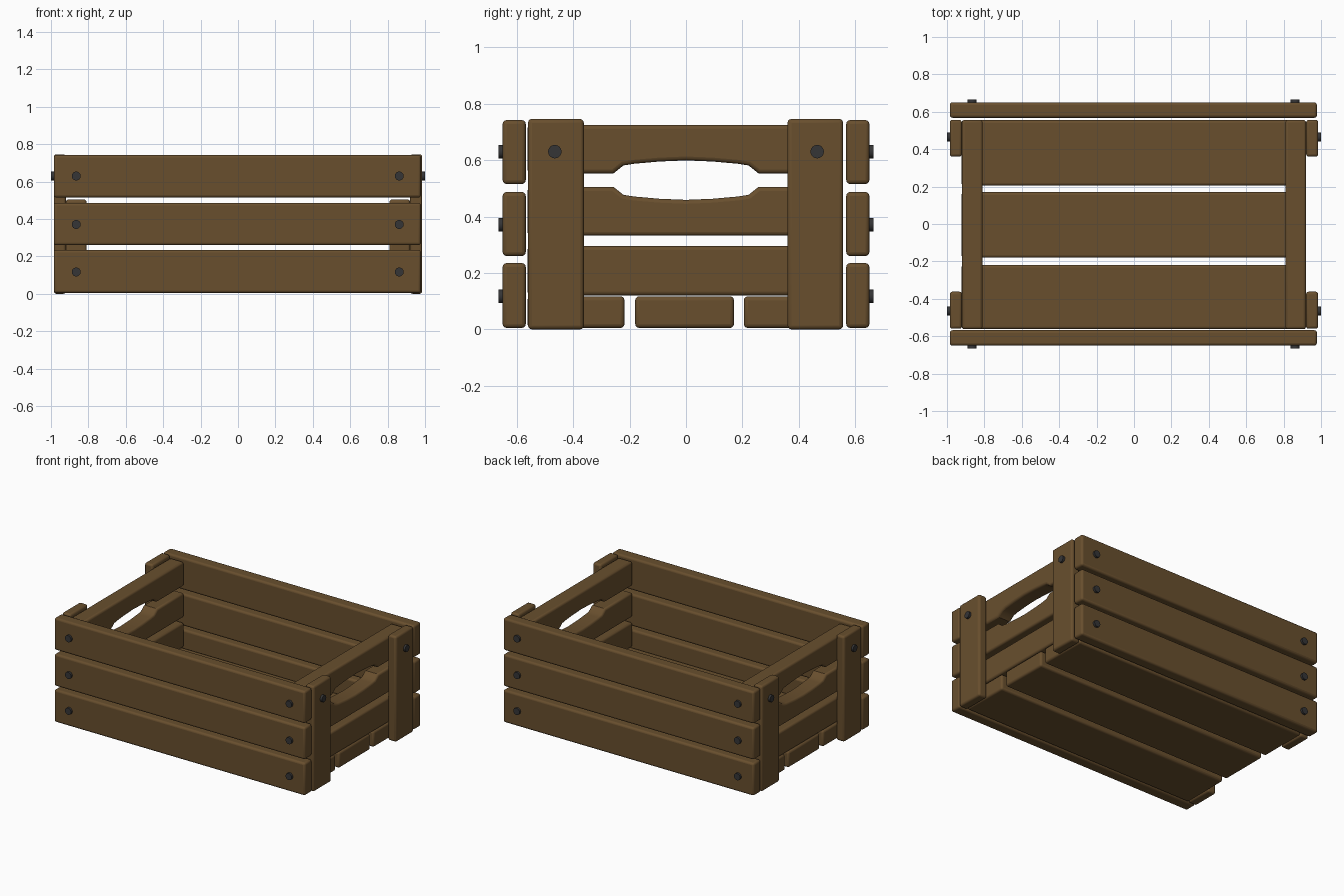
import bpy, bmesh, math
from mathutils import Matrix, Vector

if "Cube" in bpy.data.objects:
    bpy.data.objects.remove(bpy.data.objects["Cube"])


def material(name, color):
    m = bpy.data.materials.new(name)
    m.diffuse_color = color
    m.use_nodes = True
    m.node_tree.nodes["Principled BSDF"].inputs["Base Color"].default_value = m.diffuse_color
    return m


WOOD = material("brown_wood", (0.14, 0.078, 0.027, 1))
IRON = material("dark_iron", (0.035, 0.035, 0.037, 1))


def finish(name, bm, mat, bevel=0.0):
    bmesh.ops.recalc_face_normals(bm, faces=bm.faces)
    me = bpy.data.meshes.new(name)
    bm.to_mesh(me)
    bm.free()
    me.materials.append(mat)
    ob = bpy.data.objects.new(name, me)
    bpy.context.collection.objects.link(ob)
    if bevel:
        b = ob.modifiers.new("rounded_edges", 'BEVEL')
        b.width, b.segments, b.limit_method = bevel, 3, 'ANGLE'
        b.angle_limit = math.radians(50)
    bpy.ops.object.select_all(action='DESELECT')
    ob.select_set(True)
    bpy.context.view_layer.objects.active = ob
    bpy.ops.object.shade_smooth_by_angle(angle=math.radians(35))
    return ob


def board(name, profile, x0, x1):
    """Plank from a (y, z) profile extruded along x."""
    bm = bmesh.new()
    face = bm.faces.new([bm.verts.new((x0, y, z)) for y, z in profile])
    out = bmesh.ops.extrude_face_region(bm, geom=[face])
    moved = [v for v in out["geom"] if isinstance(v, bmesh.types.BMVert)]
    bmesh.ops.translate(bm, verts=moved, vec=(x1 - x0, 0, 0))
    return finish(name, bm, WOOD, 0.014)


def rect(y0, y1, z0, z1):
    return [(y0, z0), (y1, z0), (y1, z1), (y0, z1)]


def bolt(name, pos, axis):
    """Bolt head pointing outwards along axis."""
    bm = bmesh.new()
    rot = Vector((0, 0, 1)).rotation_difference(Vector(axis)).to_matrix().to_4x4()
    bmesh.ops.create_cone(bm, cap_ends=True, segments=16, radius1=0.024,
                          radius2=0.024, depth=0.03,
                          matrix=Matrix.Translation(pos) @ rot)
    finish(name, bm, IRON)


# long side slats with their bolts
rows = [(0.005, 0.235), (0.26, 0.487), (0.515, 0.742)]
for side, s in (("front", -1), ("back", 1)):
    for i, (z0, z1) in enumerate(rows):
        y0, y1 = sorted((s * 0.568, s * 0.65))
        board(f"{side}_slat_{i}", rect(y0, y1, z0, z1), -0.985, 0.978)
        for x in (-0.865, 0.862):
            bolt(f"{side}_bolt", (x, s * 0.65, (0.117, 0.371, 0.63)[i]), (0, s, 0))

# floor boards
for i, (y0, y1) in enumerate([(-0.562, -0.218), (-0.18, 0.17), (0.205, 0.555)]):
    board(f"floor_board_{i}", rect(y0, y1, 0.005, 0.117), -0.922, 0.918)

# end slats: the upper two are cut to form a hand hole
A, B = -0.562, 0.556
rise = [(0.257, 0.0), (0.222, 0.028), (0.185, 0.034), (0.095, 0.042), (0, 0.046)]
arc = rise + [(-y, h) for y, h in reversed(rise[:-1])]
top = [(A, 0.725), (B, 0.725), (B, 0.553)] + [(y, 0.553 + h) for y, h in arc] + [(A, 0.553)]
mid = [(A, 0.332), (B, 0.332), (B, 0.505)] + [(y, 0.505 - h) for y, h in arc] + [(A, 0.505)]
for side, s in (("left", -1), ("right", 1)):
    x0, x1 = sorted((s * 0.81, s * 0.92))
    board(f"{side}_end_slat_low", rect(A, B, 0.12, 0.295), x0, x1)
    board(f"{side}_end_slat_mid", mid, x0, x1)
    board(f"{side}_end_slat_top", top, x0, x1)
    # corner posts with one bolt each
    x0, x1 = sorted((s * 0.92, s * 0.985))
    for y0, y1 in ((-0.56, -0.362), (0.36, 0.557)):
        board(f"{side}_post", rect(y0, y1, 0.0, 0.746), x0, x1)
        bolt(f"{side}_post_bolt", (s * 0.985, math.copysign(0.465, y0), 0.63), (s, 0, 0))
